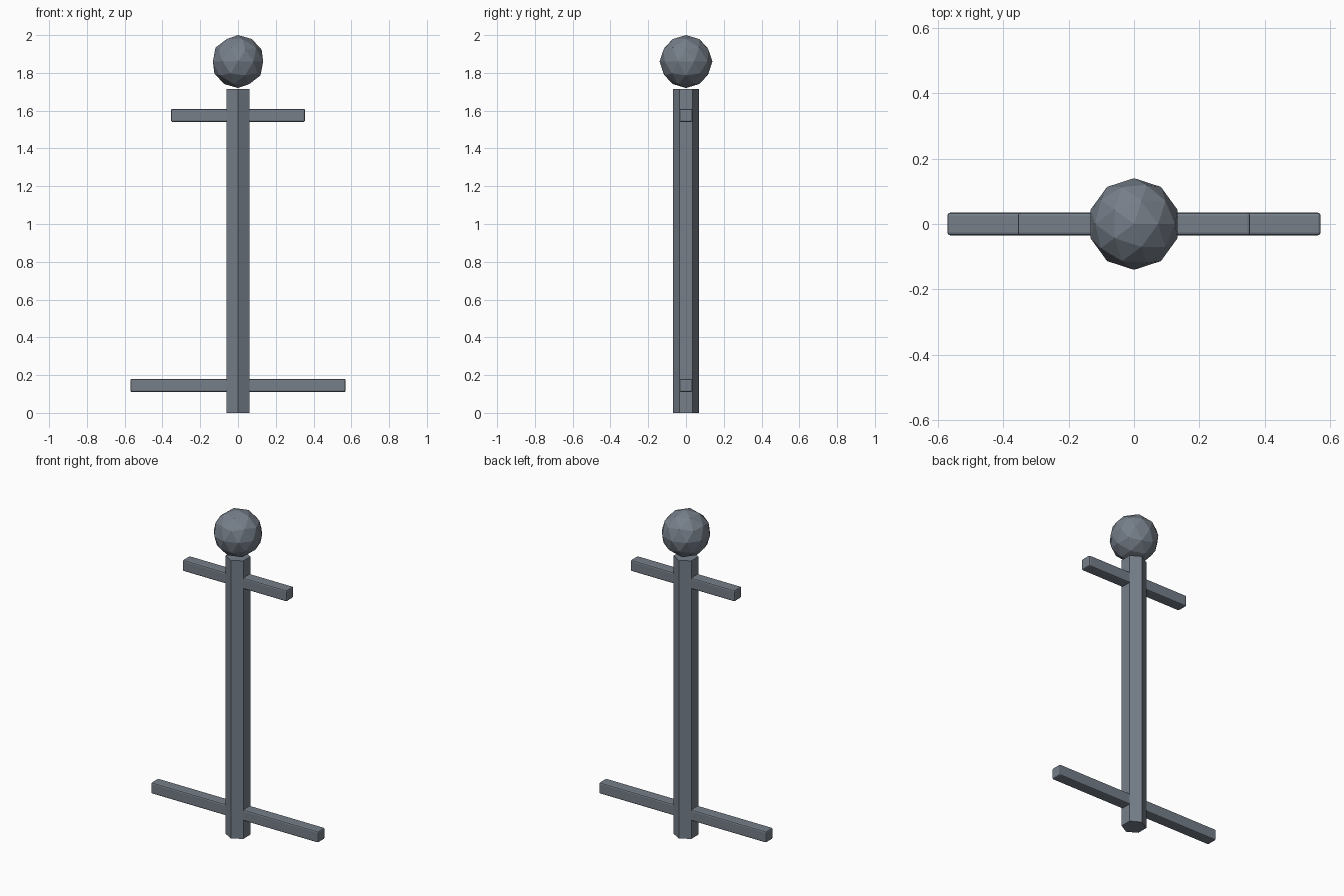
import bpy

cube = bpy.data.objects.get("Cube")
if cube:
    bpy.data.objects.remove(cube, do_unlink=True)

# Single grey metal colour
metal = bpy.data.materials.new("slate_grey_metal")
metal.use_nodes = True
GREY = (0.18, 0.21, 0.25, 1)
metal.diffuse_color = GREY
metal.node_tree.nodes["Principled BSDF"].inputs["Base Color"].default_value = GREY


def finish(name):
    obj = bpy.context.object
    obj.name = name
    obj.data.materials.append(metal)
    return obj


def crossbar(name, half_length, z, thickness=0.069):
    bpy.ops.mesh.primitive_cube_add(size=1, location=(0, 0, z))
    bar = finish(name)
    bar.scale = (2 * half_length, thickness, thickness)
    bpy.ops.object.transform_apply(location=False, rotation=False, scale=True)
    bevel = bar.modifiers.new("edge_bevel", 'BEVEL')
    bevel.width = 0.008
    bevel.segments = 2


# Hexagonal shaft, points facing front and back
SHAFT_TOP = 1.715
bpy.ops.mesh.primitive_cylinder_add(vertices=6, radius=0.07, depth=SHAFT_TOP,
                                    location=(0, 0, SHAFT_TOP / 2))
finish("shaft")

# Faceted ball on top
bpy.ops.mesh.primitive_ico_sphere_add(subdivisions=2, radius=0.14,
                                      location=(0, 0, 1.86))
finish("top_ball")

# Short upper bar and long lower bar
crossbar("upper_crossbar", 0.355, 1.575)
crossbar("lower_crossbar", 0.57, 0.145)
